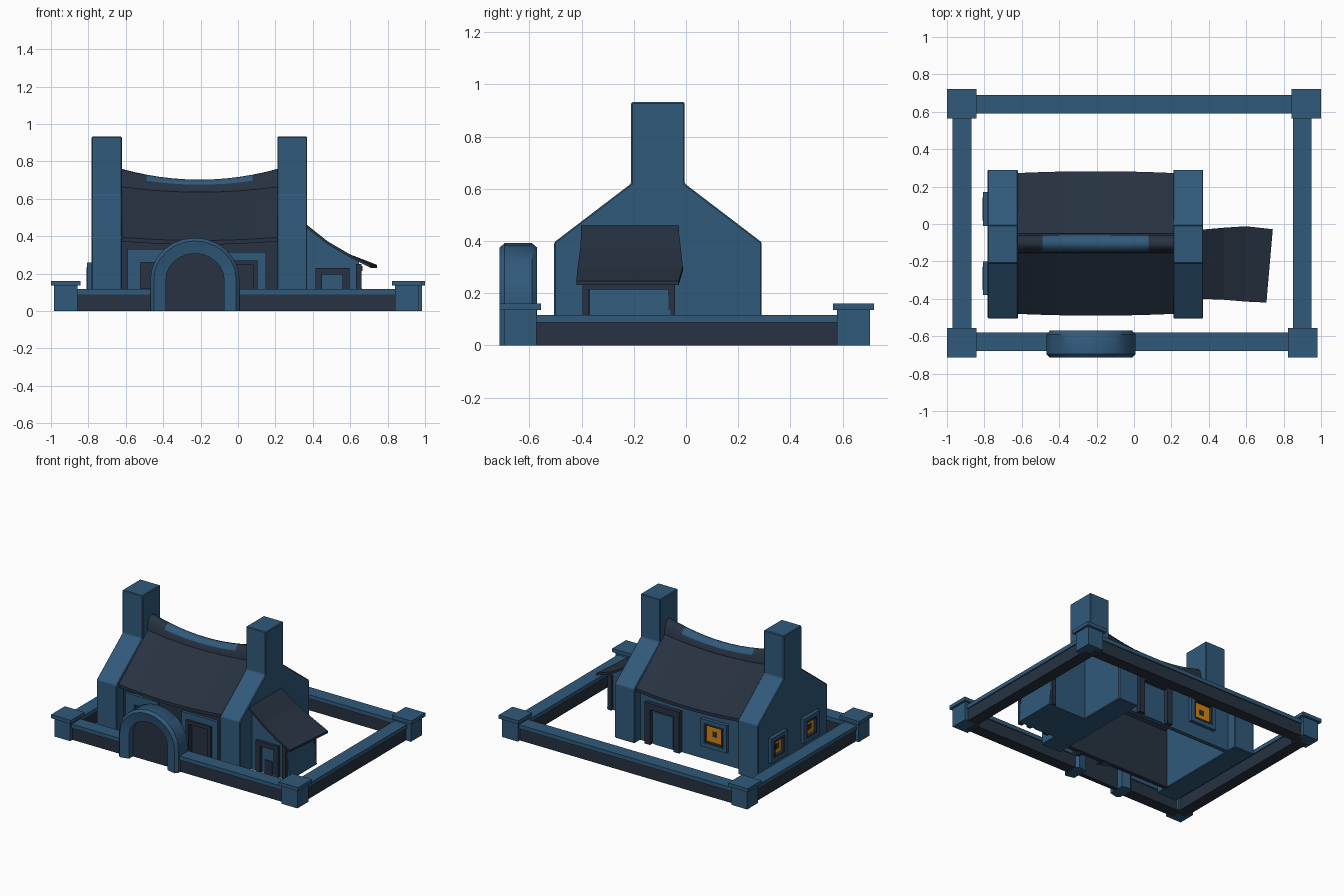
import bpy, bmesh, math

if "Cube" in bpy.data.objects:
    bpy.data.objects.remove(bpy.data.objects["Cube"])


def mat(name, rgb):
    m = bpy.data.materials.new(name)
    m.diffuse_color = (*rgb, 1)
    m.use_nodes = True
    m.node_tree.nodes["Principled BSDF"].inputs["Base Color"].default_value = m.diffuse_color
    return m


BLUE = mat("slate_blue", (0.03, 0.10, 0.195))
DARK = mat("dark_navy", (0.02, 0.032, 0.053))
GLOW = mat("window_orange", (0.68, 0.24, 0.005))


def finish(bm, name, m, bevel=0, smooth=False):
    bmesh.ops.recalc_face_normals(bm, faces=bm.faces)
    me = bpy.data.meshes.new(name)
    bm.to_mesh(me)
    bm.free()
    me.materials.append(m)
    ob = bpy.data.objects.new(name, me)
    bpy.context.collection.objects.link(ob)
    if bevel:
        b = ob.modifiers.new("bevel", 'BEVEL')
        b.width, b.segments = bevel, 1
    if smooth:
        bpy.context.view_layer.objects.active = ob
        ob.select_set(True)
        bpy.ops.object.shade_smooth_by_angle(angle=math.radians(40))
        ob.select_set(False)
    return ob


def loft(name, rings, m, bevel=0, smooth=False):
    """Skin a list of equal-length closed rings and cap both ends."""
    bm = bmesh.new()
    vs = [[bm.verts.new(p) for p in r] for r in rings]
    n = len(rings[0])
    for a, b in zip(vs, vs[1:]):
        for i in range(n):
            j = (i + 1) % n
            bm.faces.new((a[i], a[j], b[j], b[i]))
    bm.faces.new(vs[0])
    bm.faces.new(vs[-1])
    return finish(bm, name, m, bevel, smooth)


def box(name, x0, x1, y0, y1, z0, z1, m, bevel=0):
    return loft(name, [[(x0, y0, z), (x1, y0, z), (x1, y1, z), (x0, y1, z)] for z in (z0, z1)], m, bevel)


def frame(name, axis, side, plane, c, w, z0, z1, bar, depth, m, sill=True):
    """Rectangular surround standing out from a wall plane."""
    def bar_box(n, a0, a1, b0, b1):
        p0, p1 = sorted((plane - side * 0.01, plane + side * depth))
        if axis == 'y':
            return box(n, a0, a1, p0, p1, b0, b1, m)
        return box(n, p0, p1, a0, a1, b0, b1, m)
    l, r = c - w / 2, c + w / 2
    bar_box(name + "_left", l, l + bar, z0, z1)
    bar_box(name + "_right", r - bar, r, z0, z1)
    bar_box(name + "_head", l + bar, r - bar, z1 - bar, z1)
    if sill:
        bar_box(name + "_sill", l + bar, r - bar, z0, z0 + bar)


def plate(name, axis, side, plane, c, w, z0, z1, m, t=0.006):
    p0, p1 = sorted((plane, plane + side * t))
    if axis == 'y':
        return box(name, c - w / 2, c + w / 2, p0, p1, z0, z1, m)
    return box(name, p0, p1, c - w / 2, c + w / 2, z0, z1, m)


def lit_window(name, axis, side, plane, c, zc, w=0.18, h=0.18):
    frame(name + "_frame", axis, side, plane, c, w, zc - h / 2, zc + h / 2, 0.035, 0.025, BLUE)
    frame(name + "_trim", axis, side, plane, c, w - 0.055, zc - h / 2 + 0.027, zc + h / 2 - 0.027, 0.012, 0.027, DARK)
    plate(name + "_pane", axis, side, plane, c, w - 0.07, zc - h / 2 + 0.035, zc + h / 2 - 0.035, GLOW)
    plate(name + "_pane_centre", axis, side, plane, c, 0.035, zc - 0.018, zc + 0.018, DARK, 0.009)


# boundary walls: dark stone with blue coping
RUNS = [("front_left", -0.9, -0.45, -0.68, -0.58), ("front_right", 0.0, 0.88, -0.68, -0.58),
        ("back", -0.9, 0.9, 0.59, 0.69), ("left", -0.97, -0.87, -0.62, 0.62), ("right", 0.85, 0.95, -0.62, 0.62)]
for n, x0, x1, y0, y1 in RUNS:
    i = 0.008
    along_x = x1 - x0 > y1 - y0
    ix, iy = (0, i) if along_x else (i, 0)
    box("boundary_wall_" + n, x0 + ix, x1 - ix, y0 + iy, y1 - iy, 0, 0.09, DARK)
    box("wall_coping_" + n, x0, x1, y0, y1, 0.088, 0.117, BLUE)

# corner posts with caps
for n, x, y in [("front_left", -0.922, -0.635), ("front_right", 0.903, -0.635),
                ("back_left", -0.922, 0.642), ("back_right", 0.92, 0.642)]:
    box("post_" + n, x - .063, x + .063, y - .063, y + .063, 0, 0.137, BLUE)
    box("post_cap_" + n, x - .079, x + .079, y - .079, y + .079, 0.135, 0.161, BLUE)

# gate arch swept along a U path
rings = []
path = [(0, 0)] + [(math.pi * k / 12, 0.17) for k in range(13)] + [(math.pi, 0)]
for a, z in path:
    ring = []
    for r, y in [(.155, -.70), (.22, -.714), (.238, -.695), (.238, -.59), (.22, -.57), (.155, -.58)]:
        squash = 0.93 if r > .2 else 0.88
        ring.append((-0.23 + r * math.cos(a), y, z + r * math.sin(a) * squash))
    rings.append(ring)
loft("gate_arch", rings, BLUE, smooth=True)

# dark gate leaf filling the arch
leaf = [(-0.07, 0)] + [(-0.23 + .16 * math.cos(math.pi * k / 12), .17 + .14 * math.sin(math.pi * k / 12))
                       for k in range(13)] + [(-0.39, 0)]
loft("gate_leaf", [[(x, y, z) for x, z in leaf] for y in (-0.655, -0.625)], DARK)

# gable ends that rise into chimneys
GABLE = [(-.505, 0), (-.505, .395), (-.21, .62), (-.21, .932), (-.005, .932), (-.005, .62), (.29, .395), (.29, 0)]
for n, x0, x1 in [("left", -0.782, -0.62), ("right", 0.21, 0.37)]:
    loft("gable_chimney_" + n, [[(x, y, z) for y, z in GABLE] for x in (x0, x1)], BLUE, 0.005)

# long house walls
box("house_front_wall", -0.63, 0.22, -0.43, -0.40, 0, 0.42, DARK)
box("house_back_wall", -0.63, 0.22, 0.19, 0.22, 0, 0.42, BLUE)

# sagging roof and ridge roll
X0, X1, N = -0.63, 0.22, 12
roof, ridge = [], []
for k in range(N + 1):
    x = X0 + (X1 - X0) * k / N
    s = 1 - ((x + 0.205) / 0.425) ** 2
    e, b = 0.395 - 0.018 * s, 0.01 * s
    top = 0.70 - 0.035 * s
    roof.append([(x, -.48 - b, e), (x, -.105, top), (x, .272 + b, e),
                 (x, .272 + b, e - .022), (x, -.105, top - .03), (x, -.48 - b, e - .022)])
    zt = 0.762 - 0.06 * s
    zb = 0.665 - 0.03 * s
    ridge.append([(x, -.155, zb), (x, -.145, zb + (zt - zb) * .6), (x, -.125, zt - .008), (x, -.105, zt),
                  (x, -.08, zt - .008), (x, -.06, zb + (zt - zb) * .6), (x, -.05, zb)])
loft("roof", roof, DARK)
cap = loft("ridge_roll", ridge, DARK, smooth=True)
cap.data.materials.append(BLUE)
for f in cap.data.polygons:
    if abs(f.normal.z) > 0.5 and f.normal.z > 0 and -0.47 < f.center.x < 0.10:
        f.material_index = 1

# front window and door surrounds
frame("front_window_surround", 'y', -1, -0.43, -0.46, 0.26, 0.05, 0.33, 0.07, 0.02, BLUE)
frame("front_door_surround", 'y', -1, -0.43, 0.005, 0.29, 0.0, 0.315, 0.05, 0.02, BLUE, False)
frame("front_door_frame", 'y', -1, -0.43, 0.005, 0.20, 0.0, 0.27, 0.025, 0.035, DARK, False)

# back door and window
frame("back_door_frame", 'y', 1, 0.22, 0.02, 0.28, 0, 0.30, 0.045, 0.03, DARK, False)
plate("back_door_panel", 'y', 1, 0.22, 0.02, 0.15, 0, 0.235, BLUE)
lit_window("back_window", 'y', 1, 0.22, -0.39, 0.2, 0.21, 0.2)

# windows in the left gable
for n, y in [("back", 0.08), ("front", -0.29)]:
    lit_window("gable_window_" + n, 'x', -1, -0.782, y, 0.17)

# lean-to shed: body, curved roof, posts and door
CURVE = [(0.365, 0.463), (0.48, 0.372), (0.60, 0.302), (0.725, 0.247)]
body = [(0.36, 0), (0.675, 0), (0.645, 0.272), (0.60, 0.29), (0.48, 0.36), (0.36, 0.45)]
loft("shed_body", [[(x, y, z) for x, z in body] for y in (-0.37, -0.06)], BLUE)
EDGES = [(-.40, -.03), (-.405, -.02), (-.415, -.012), (-.42, -.028)]
rings = []
for k, ((x, z), (a, b)) in enumerate(zip(CURVE, EDGES)):
    d = 0.017 if k == 3 else 0
    rings.append([(x - d, a, z), (x + d, b, z), (x + d, b, z - .016), (x - d, a, z - .016)])
loft("shed_roof", rings, DARK)
for n, y in [("front", -.385), ("back", -.055)]:
    box("shed_post_" + n, 0.63, 0.66, y - .012, y + .012, 0, 0.25, DARK)
box("shed_beam", 0.63, 0.665, -0.397, -0.043, 0.215, 0.24, DARK)
frame("shed_door_frame", 'y', -1, -0.37, 0.505, 0.18, 0, 0.23, 0.035, 0.02, DARK, False)
plate("shed_door_panel", 'y', -1, -0.37, 0.505, 0.06, 0.0, 0.1, DARK)
